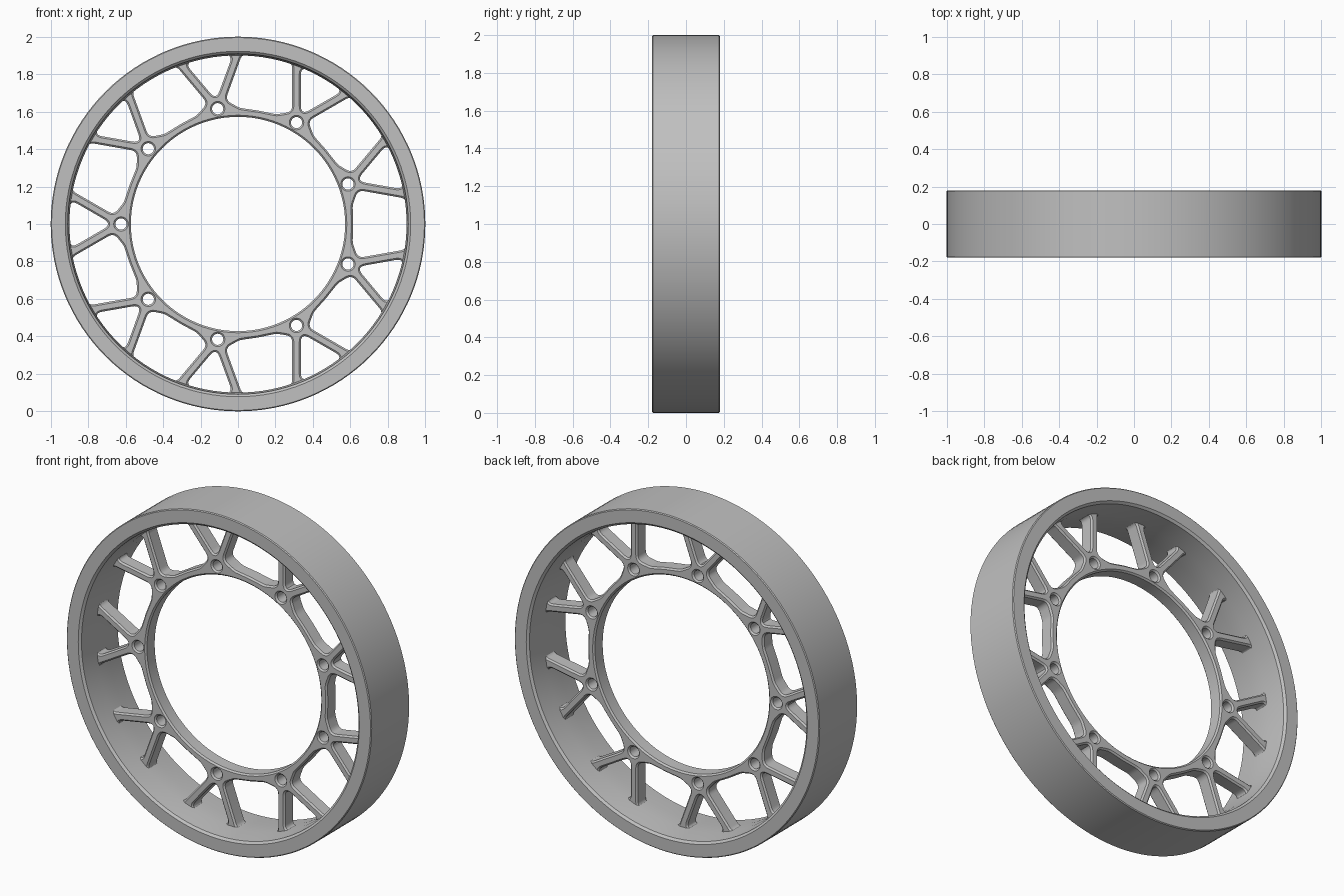
import bpy
import bmesh
from math import cos, sin, tan, pi, radians
from mathutils import Vector, Matrix
from mathutils.geometry import delaunay_2d_cdt

cube = bpy.data.objects.get("Cube")
if cube:
    bpy.data.objects.remove(cube, do_unlink=True)

BOLTS = 9
SEGMENTS = 128
BOLT_R = 0.625
WINDOW_R = 0.905
HUB_Z = 1.0
CHAMFER = 0.009
HALF_DEPTH = 0.045

# Single metal colour
grey = bpy.data.materials.new("satin_grey")
grey.use_nodes = True
COLOUR = (0.53, 0.53, 0.53, 1)
grey.diffuse_color = COLOUR
grey.node_tree.nodes["Principled BSDF"].inputs["Base Color"].default_value = COLOUR


def add_object(name, bm):
    """Weld the bmesh, stand it upright and make a smooth-by-angle object."""
    bmesh.ops.remove_doubles(bm, verts=bm.verts, dist=0.0001)
    bmesh.ops.recalc_face_normals(bm, faces=bm.faces)
    upright = Matrix.Translation((0, 0, HUB_Z)) @ Matrix.Rotation(pi / 2, 4, 'X')
    bm.transform(upright)
    mesh = bpy.data.meshes.new(name)
    bm.to_mesh(mesh)
    bm.free()
    mesh.materials.append(grey)
    obj = bpy.data.objects.new(name, mesh)
    bpy.context.collection.objects.link(obj)
    bpy.ops.object.select_all(action='DESELECT')
    obj.select_set(True)
    bpy.context.view_layer.objects.active = obj
    bpy.ops.object.shade_smooth_by_angle(angle=radians(30))


def polar(r, a):
    return Vector((r * cos(a), r * sin(a)))


def circle(r, count, centre=Vector((0, 0))):
    return [centre + polar(r, 2 * pi * i / count) for i in range(count)]


def rounded(corners, steps=6):
    """Round each (point, radius) corner of a closed outline."""
    out = []
    for i, (p, r) in enumerate(corners):
        if r == 0:
            out.append(p)
            continue
        a = (corners[i - 1][0] - p).normalized()
        b = (corners[(i + 1) % len(corners)][0] - p).normalized()
        length = r / tan(a.angle(b) / 2)
        start, end = p + a * length, p + b * length
        for k in range(steps + 1):
            t = k / steps
            out.append(start * (1 - t) ** 2 + p * 2 * t * (1 - t) + end * t * t)
    return out


def window(inner, half_angle, corner_radius):
    """Mirror the inner corners and close the outline along the rim."""
    outer = [(polar(WINDOW_R, half_angle * k / 3), corner_radius if abs(k) == 3 else 0)
             for k in range(-3, 4)]
    upper = [(Vector((x, y)), r) for x, y, r in inner]
    lower = [(Vector((x, -y)), r) for x, y, r in reversed(inner) if y > 0]
    return rounded(outer + upper + lower)


def grown(points, distance):
    """Offset a counter-clockwise outline outwards."""
    out = []
    for i, p in enumerate(points):
        t = (points[(i + 1) % len(points)] - points[i - 1]).normalized()
        out.append(p + Vector((t.y, -t.x)) * distance)
    return out


def inside(p, loop):
    """Even-odd test of a point against a closed outline."""
    odd = False
    for i, b in enumerate(loop):
        a = loop[i - 1]
        if (a.y > p.y) != (b.y > p.y):
            if p.x < a.x + (b.x - a.x) * (p.y - a.y) / (b.y - a.y):
                odd = not odd
    return odd


def bridge(bm, loops):
    """Join successive closed loops of equal length with quads."""
    rings = [[bm.verts.new(p) for p in loop] for loop in loops]
    count = len(rings[0])
    for low, high in zip(rings, rings[1:]):
        for i in range(count):
            j = (i + 1) % count
            bm.faces.new((low[i], low[j], high[j], high[i]))


def at_depth(points, z):
    return [(p.x, p.y, z) for p in points]


# Rim: turned profile of (depth, radius), mirrored front to back
half = [(0.175, 1.0), (0.18, 0.995), (0.18, 0.922), (0.168, 0.909), (0.05, 0.9)]
profile = half + [(-z, r) for z, r in reversed(half)] + half[:1]
bm = bmesh.new()
bridge(bm, [at_depth(circle(r, SEGMENTS), z) for z, r in profile])
add_object("rim", bm)

# Spoke plate outlines: hub bore, bolt holes, wide windows and spoke forks
wide = window([(0.64, 0.181, 0.04), (0.612, 0.1, 0.09), (0.615, 0, 0)],
              radians(8.65), 0.035)
narrow = window([(0.671, 0, 0.03)], radians(8.26), 0.03)
openings = [circle(0.572, 96)]
for i in range(BOLTS):
    a = pi + i * 2 * pi / BOLTS
    openings.append(circle(0.03, 20, polar(BOLT_R, a)))
    for shape, turn in ((narrow, a), (wide, a + pi / BOLTS)):
        spin = Matrix.Rotation(turn, 2)
        openings.append([spin @ p for p in shape])
lips = [grown(o, CHAMFER) for o in openings]
edge = circle(0.95, SEGMENTS)

# Flat faces of the plate, with every opening left out
points, edges = [], []
for loop in [edge] + lips:
    first = len(points)
    points += loop
    edges += [(first + k, first + (k + 1) % len(loop)) for k in range(len(loop))]
flat_points, _, triangles, *_ = delaunay_2d_cdt(points, edges, [], 0, 1e-6)
solid = []
for tri in triangles:
    centre = sum((flat_points[k] for k in tri), Vector((0, 0))) / len(tri)
    if not any(inside(centre, lip) for lip in lips):
        solid.append(tri)
bm = bmesh.new()
for z in (-HALF_DEPTH, HALF_DEPTH):
    verts = [bm.verts.new(p) for p in at_depth(flat_points, z)]
    for tri in solid:
        bm.faces.new([verts[k] for k in tri])

# Chamfered walls of every opening, and the plain edge hidden in the rim
wall = HALF_DEPTH - CHAMFER
for opening, lip in zip(openings, lips):
    bridge(bm, [at_depth(lip, -HALF_DEPTH), at_depth(opening, -wall),
                at_depth(opening, wall), at_depth(lip, HALF_DEPTH)])
bridge(bm, [at_depth(edge, -HALF_DEPTH), at_depth(edge, HALF_DEPTH)])
add_object("spoke_plate", bm)
